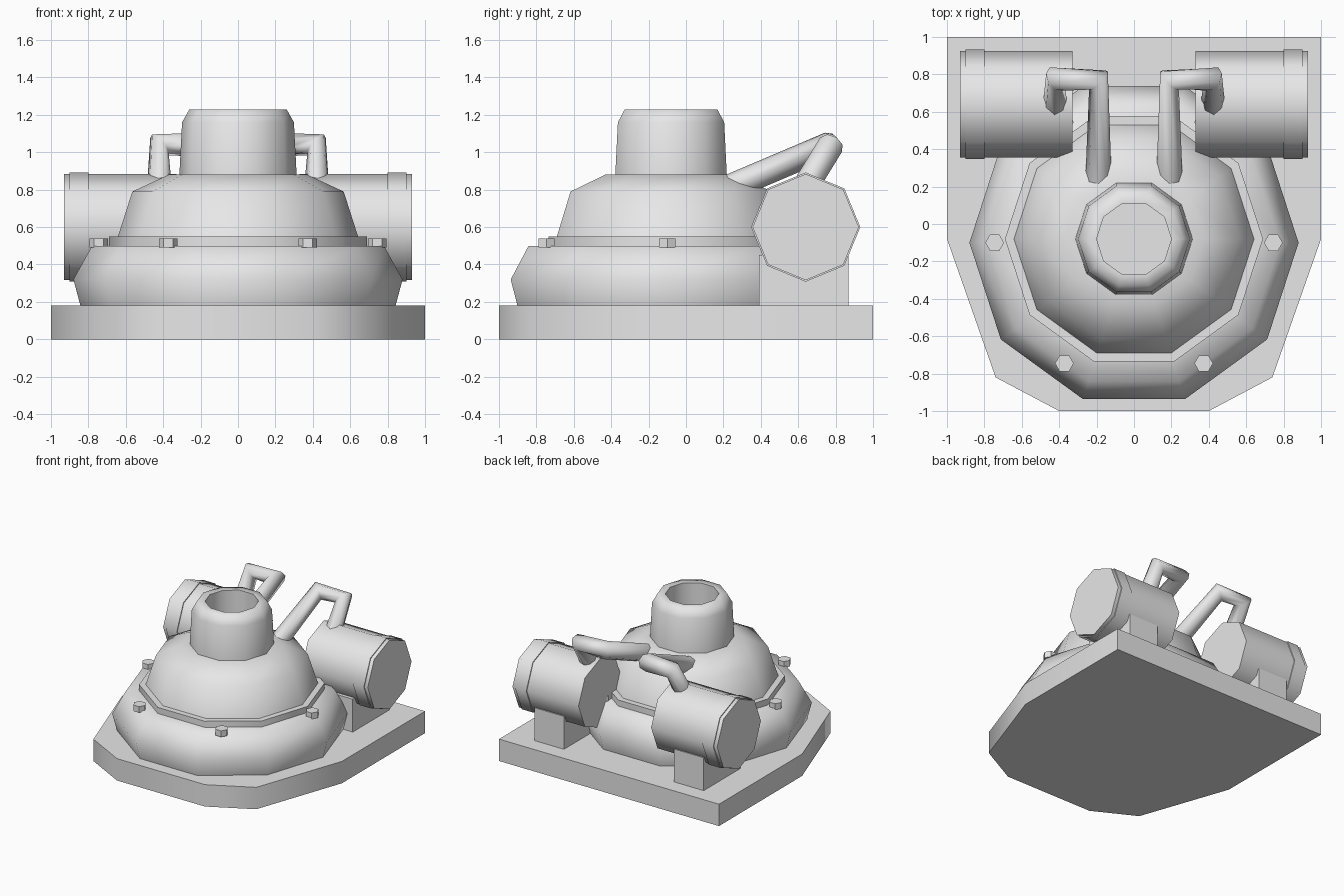
import bpy, bmesh, math
from mathutils import Matrix

if "Cube" in bpy.data.objects:
    bpy.data.objects.remove(bpy.data.objects["Cube"])

grey = bpy.data.materials.new("light_grey")
grey.diffuse_color = (0.8, 0.8, 0.8, 1)
grey.use_nodes = True
grey.node_tree.nodes["Principled BSDF"].inputs["Base Color"].default_value = grey.diffuse_color


def finish(bm, name, angle=40):
    bmesh.ops.recalc_face_normals(bm, faces=bm.faces)
    me = bpy.data.meshes.new(name)
    bm.to_mesh(me)
    bm.free()
    me.materials.append(grey)
    me.shade_smooth()
    me.set_sharp_from_angle(angle=math.radians(angle))
    ob = bpy.data.objects.new(name, me)
    bpy.context.collection.objects.link(ob)
    return ob


def lathe(name, profile, sides, matrix, angle=40):
    """Closed solid from (radius, height) rings, capped at both ends."""
    bm = bmesh.new()
    rings = []
    for r, h in profile:
        rings.append([bm.verts.new((r * math.cos(2 * math.pi * i / sides),
                                    r * math.sin(2 * math.pi * i / sides), h))
                      for i in range(sides)])
    for a, b in zip(rings, rings[1:]):
        for i in range(sides):
            j = (i + 1) % sides
            bm.faces.new((a[i], a[j], b[j], b[i]))
    bm.faces.new(rings[0][::-1])
    bm.faces.new(rings[-1])
    bm.transform(matrix)
    return finish(bm, name, angle)


def at(x, y, z=0):
    return Matrix.Translation((x, y, z))


# Base plate
half = [(1, 1), (1, -0.08), (0.74, -0.82), (0.4, -1)]
outline = half + [(-x, y) for x, y in reversed(half)]
bm = bmesh.new()
face = bm.faces.new([bm.verts.new((x, y, 0)) for x, y in outline])
top = bmesh.ops.extrude_face_region(bm, geom=[face])
bmesh.ops.translate(bm, vec=(0, 0, 0.18),
                    verts=[v for v in top["geom"] if isinstance(v, bmesh.types.BMVert)])
finish(bm, "base_plate", 50)

# Ten-sided housing, flange, dome and hollow neck
lathe("lower_housing", [(0.84, 0.17), (0.88, 0.32), (0.78, 0.5), (0.6, 0.5)], 10, at(0, -0.1), 65)
lathe("flange", [(0.69, 0.49), (0.69, 0.55)], 10, at(0, -0.08))
lathe("dome", [(0.645, 0.54), (0.565, 0.79), (0.37, 0.88), (0.25, 0.88)], 10, at(0, -0.08), 55)
lathe("neck", [(0.314, 0.87), (0.299, 1.16), (0.26, 1.23), (0.2, 1.23), (0.2, 0.9)],
      10, at(0, -0.08), 65)

# Bolts around the housing
for i in range(6):
    a = i * math.pi / 3
    lathe("bolt_%d" % (i + 1), [(0.05, 0.49), (0.05, 0.54)], 6,
          at(0.745 * math.cos(a), -0.1 + 0.745 * math.sin(a)))

for s, side in ((1, "right"), (-1, "left")):
    # Tank lying along x, with its raised band
    turn = at(0, 0.64, 0.6) @ Matrix.Rotation(s * math.pi / 2, 4, 'Y')
    lathe(side + "_tank", [(0.284, 0.33), (0.284, 0.93)], 8, turn, 50)
    lathe(side + "_tank_band", [(0.292, 0.8), (0.292, 0.9)], 8, turn, 50)

    # Tank support block
    bm = bmesh.new()
    bmesh.ops.create_cube(bm, size=1)
    bm.transform(at(s * 0.635, 0.63, 0.31) @ Matrix.Diagonal((0.27, 0.48, 0.28, 1)))
    finish(bm, side + "_tank_support")

    # Bent pipe from dome to tank
    cu = bpy.data.curves.new(side + "_pipe", 'CURVE')
    cu.dimensions = '3D'
    cu.bevel_depth = 0.07
    cu.bevel_resolution = 2
    cu.use_fill_caps = True
    sp = cu.splines.new('POLY')
    path = [(0.19, 0.24, 0.815), (0.19, 0.77, 1.04), (0.42, 0.775, 1.04), (0.42, 0.61, 0.77)]
    sp.points.add(len(path) - 1)
    for p, (x, y, z) in zip(sp.points, path):
        p.co = (s * x, y, z, 1)
    cu.materials.append(grey)
    ob = bpy.data.objects.new(side + "_pipe", cu)
    bpy.context.collection.objects.link(ob)
